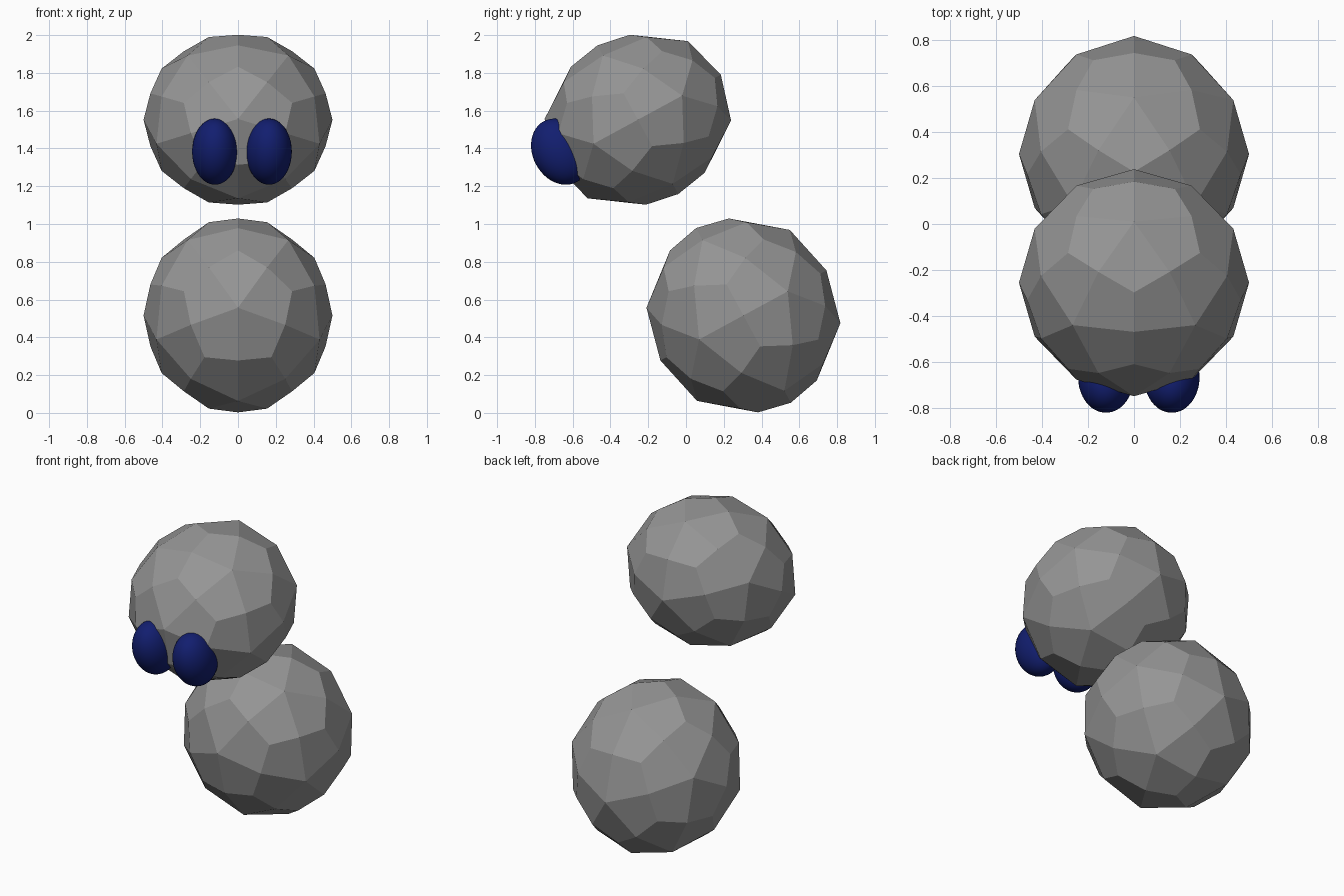
import bpy, bmesh
from math import radians, sqrt

if "Cube" in bpy.data.objects:
    bpy.data.objects.remove(bpy.data.objects["Cube"])

PHI = (1 + sqrt(5)) / 2
TILT = radians(28.5)


def material(name, rgb):
    mat = bpy.data.materials.new(name)
    mat.diffuse_color = (*rgb, 1)
    mat.use_nodes = True
    mat.node_tree.nodes["Principled BSDF"].inputs["Base Color"].default_value = mat.diffuse_color
    return mat


grey = material("grey", (0.3, 0.3, 0.3))
navy = material("navy", (0.006, 0.013, 0.16))


def kite_ball(name, centre, scale):
    """Ball of 60 kite faces: each icosahedron triangle is split into three."""
    ico = bmesh.new()
    for s in (1, -1):
        for t in (1, -1):
            for co in ((0, s * PHI, t), (t, 0, s * PHI), (s * PHI, t, 0)):
                ico.verts.new(co)
    bmesh.ops.convex_hull(ico, input=ico.verts[:])
    bmesh.ops.recalc_face_normals(ico, faces=ico.faces[:])

    bm = bmesh.new()
    made = {}

    def point(elem, co, radius):
        if elem not in made:
            made[elem] = bm.verts.new(co.normalized() * radius)
        return made[elem]

    for f in ico.faces:
        mid = point(f, f.calc_center_median(), 0.993)
        for loop in f.loops:
            e_out, e_in = loop.edge, loop.link_loop_prev.edge
            bm.faces.new((
                point(loop.vert, loop.vert.co, 1.015),
                point(e_out, e_out.verts[0].co + e_out.verts[1].co, 1.0),
                mid,
                point(e_in, e_in.verts[0].co + e_in.verts[1].co, 1.0)))
    bmesh.ops.recalc_face_normals(bm, faces=bm.faces[:])
    mesh = bpy.data.meshes.new(name)
    bm.to_mesh(mesh)
    bm.free()
    ico.free()
    mesh.materials.append(grey)
    obj = bpy.data.objects.new(name, mesh)
    bpy.context.collection.objects.link(obj)
    obj.location, obj.scale = centre, scale
    obj.rotation_euler.x = TILT
    return obj


# Body and slightly squashed head
kite_ball("body", (0, 0.304, 0.516), (0.5, 0.5, 0.526))
kite_ball("head", (0, -0.255, 1.552), (0.5, 0.5, 0.448))

# Smooth oval eyes, tilted with the head
for name, x in (("right_eye", -0.122), ("left_eye", 0.164)):
    bpy.ops.mesh.primitive_uv_sphere_add(
        segments=48, ring_count=24, radius=1,
        location=(x, -0.666, 1.383), rotation=(TILT, 0, 0))
    eye = bpy.context.object
    eye.name = name
    eye.scale = (0.121, 0.145, 0.183)
    eye.data.materials.append(navy)
    bpy.ops.object.shade_smooth()
